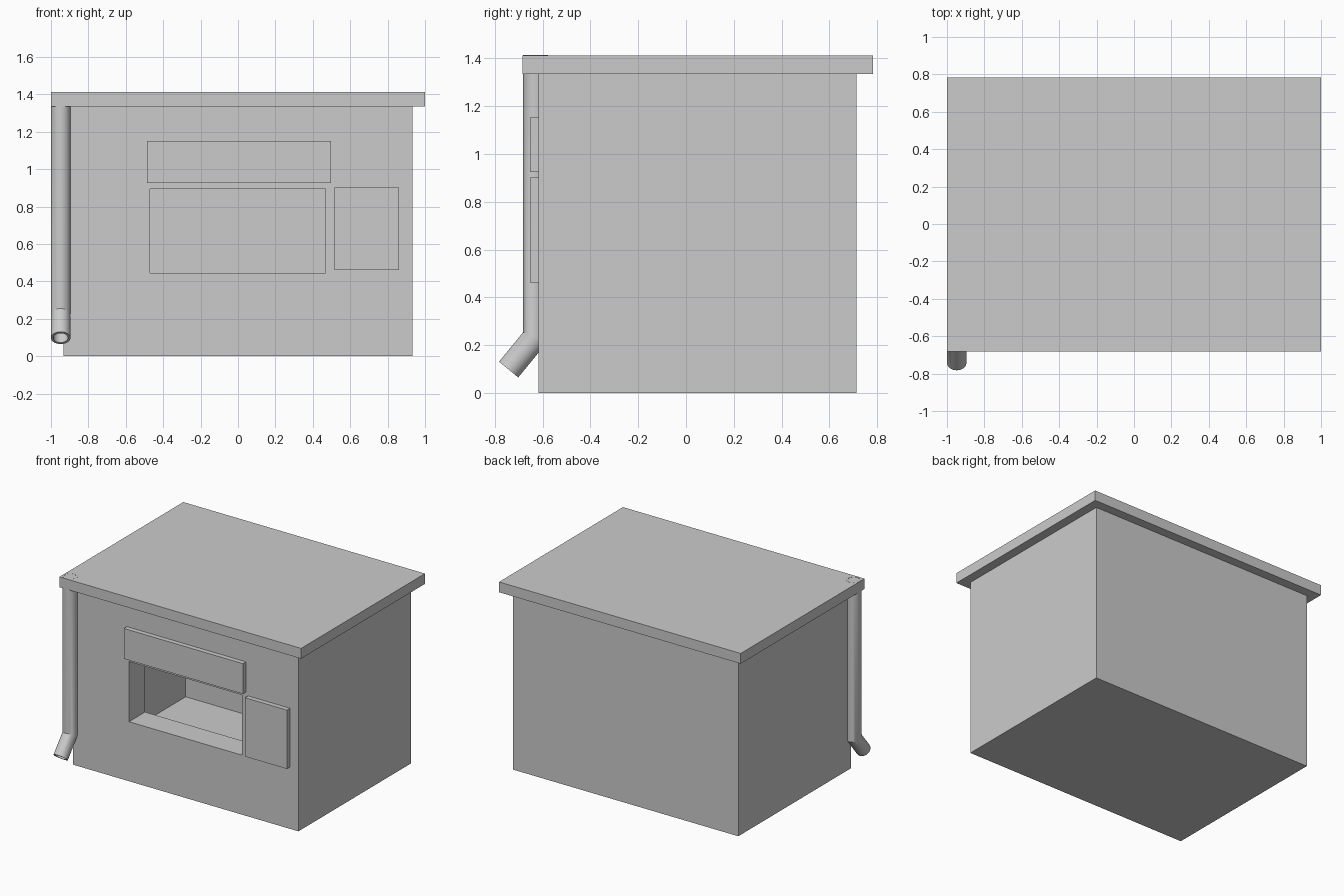
import bpy
import bmesh
from math import cos, sin, tan, pi, atan2, radians

if "Cube" in bpy.data.objects:
    bpy.data.objects.remove(bpy.data.objects["Cube"])


def make_object(name, bm):
    bmesh.ops.recalc_face_normals(bm, faces=bm.faces)
    mesh = bpy.data.meshes.new(name)
    bm.to_mesh(mesh)
    bm.free()
    obj = bpy.data.objects.new(name, mesh)
    bpy.context.collection.objects.link(obj)
    return obj


def loft(name, rings, cap_first=False, closed=False):
    """Skin a series of equal-sized vertex rings."""
    bm = bmesh.new()
    loops = [[bm.verts.new(p) for p in ring] for ring in rings]
    pairs = list(zip(loops, loops[1:]))
    if closed:
        pairs.append((loops[-1], loops[0]))
    n = len(loops[0])
    for a, b in pairs:
        for i in range(n):
            j = (i + 1) % n
            bm.faces.new((a[i], a[j], b[j], b[i]))
    if cap_first:
        bm.faces.new(loops[0])
    return make_object(name, bm)


def rect(x0, x1, z0, z1, y):
    return [(x0, y, z0), (x1, y, z0), (x1, y, z1), (x0, y, z1)]


def box(name, x0, x1, y0, y1, z0, z1):
    bm = bmesh.new()
    bmesh.ops.create_cube(bm, size=1)
    for v in bm.verts:
        v.co = (x1 if v.co.x > 0 else x0,
                y1 if v.co.y > 0 else y0,
                z1 if v.co.z > 0 else z0)
    return make_object(name, bm)


# Hollow cabin: thin shell, front opening with inward reveal
FRONT, BACK = -0.617, 0.713
opening = (-0.47, 0.467, 0.445, 0.895)
loft("cabin", [
    rect(-0.932, 0.932, 0, 1.337, BACK),
    rect(-0.932, 0.932, 0, 1.337, FRONT),
    rect(*opening, FRONT),
    rect(*opening, FRONT + 0.19),
], cap_first=True)

# Overhanging flat roof
box("roof", -1, 1, -0.683, 0.782, 1.335, 1.412)

# Sign board above the opening and panel beside it
box("sign_board", -0.487, 0.497, -0.653, FRONT, 0.925, 1.152)
box("side_panel", 0.515, 0.862, -0.653, FRONT, 0.462, 0.902)

# Drainpipe: hollow tube with a mitred bend near the bottom
PX, PY, SEGS = -0.948, -0.629, 32
R_OUT, R_IN = 0.052, 0.039
BEND_Z = 0.236
END_Y, END_Z = -0.742, 0.098
tilt = atan2(PY - END_Y, BEND_Z - END_Z)


def pipe_rings(r):
    top, bend, end = [], [], []
    for k in range(SEGS):
        a = 2 * pi * k / SEGS
        u, v = r * cos(a), r * sin(a)
        top.append((PX + u, PY + v, 1.413))
        bend.append((PX + u, PY + v, BEND_Z - v * tan(tilt / 2)))
        end.append((PX + u, END_Y + v * cos(tilt), END_Z - v * sin(tilt)))
    return [top, bend, end]


pipe = loft("drainpipe", pipe_rings(R_OUT) + pipe_rings(R_IN)[::-1], closed=True)
bpy.context.view_layer.objects.active = pipe
pipe.select_set(True)
bpy.ops.object.shade_smooth_by_angle(angle=radians(30))
